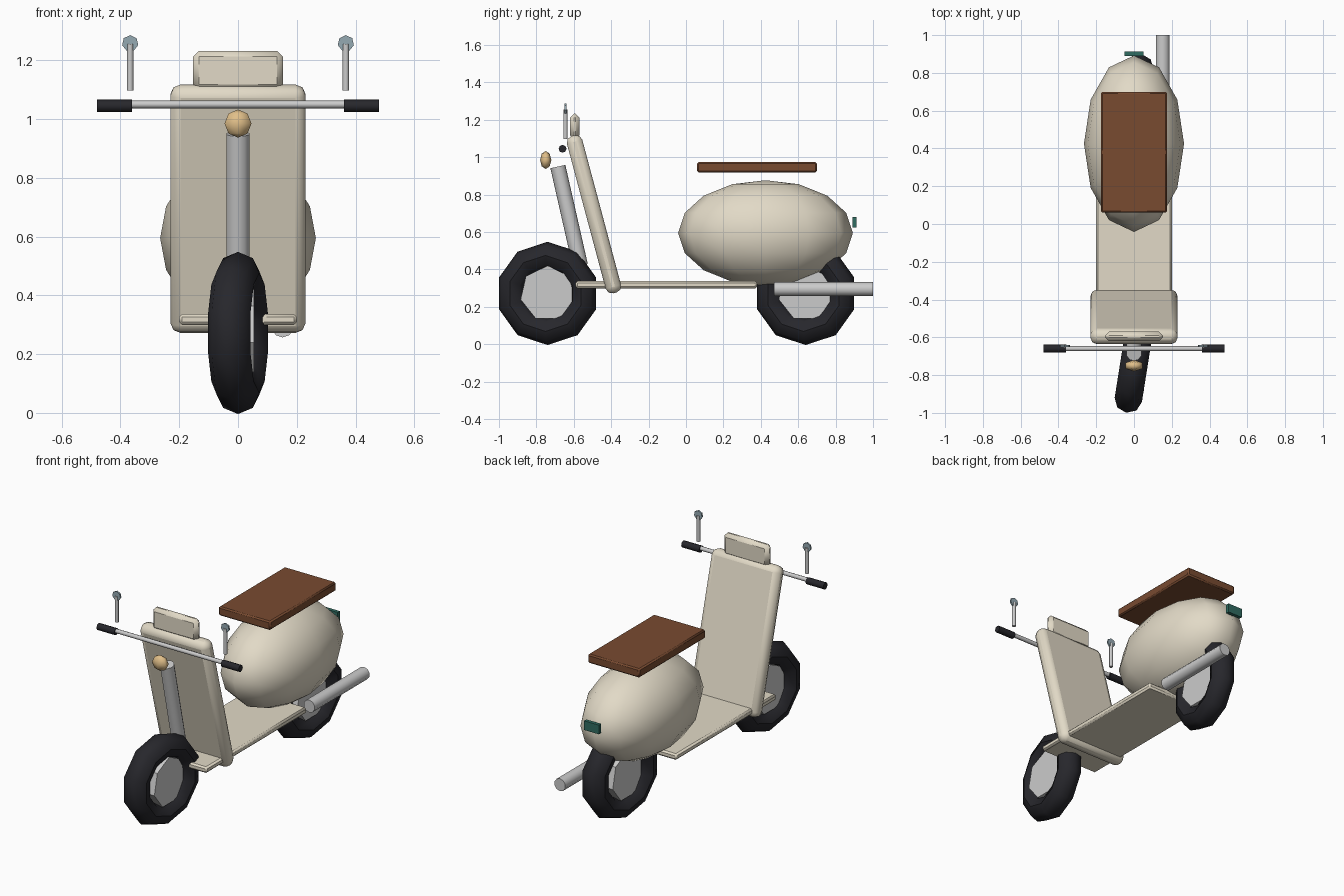
import bpy, math
from mathutils import Vector

if "Cube" in bpy.data.objects:
    bpy.data.objects.remove(bpy.data.objects["Cube"])


def mat(name, rgb):
    m = bpy.data.materials.new(name)
    m.diffuse_color = (*rgb, 1)
    m.use_nodes = True
    m.node_tree.nodes["Principled BSDF"].inputs["Base Color"].default_value = m.diffuse_color
    return m


CREAM = mat("cream", (0.76, 0.70, 0.57))
BLACK = mat("black", (0.02, 0.02, 0.025))
BROWN = mat("brown", (0.19, 0.07, 0.03))
TEAL = mat("teal", (0.03, 0.15, 0.12))
AMBER = mat("amber", (0.75, 0.52, 0.25))
GLASS = mat("glass", (0.30, 0.40, 0.45))


def finish(name, material=None, angle=46):
    ob = bpy.context.object
    ob.name = name
    if material:
        ob.data.materials.append(material)
    bpy.ops.object.shade_smooth_by_angle(angle=math.radians(angle))
    return ob


def box(name, loc, size, material=None, bevel=0.0, segments=1, tilt=0.0):
    bpy.ops.mesh.primitive_cube_add(size=1, location=loc)
    ob = bpy.context.object
    ob.scale = size
    bpy.ops.object.transform_apply(location=False, rotation=False, scale=True)
    ob.rotation_euler.x = tilt
    finish(name, material)
    if bevel:
        b = ob.modifiers.new("bevel", 'BEVEL')
        b.width, b.segments = bevel, segments
    return ob


def rod(name, a, b, radius, material=None, sides=10):
    a, b = Vector(a), Vector(b)
    d = b - a
    bpy.ops.mesh.primitive_cylinder_add(vertices=sides, radius=radius, depth=d.length,
                                        location=(a + b) / 2)
    bpy.context.object.rotation_euler = d.to_track_quat('Z', 'Y').to_euler()
    return finish(name, material)


def ball(name, loc, scale, segs, rings, material):
    bpy.ops.mesh.primitive_uv_sphere_add(segments=segs, ring_count=rings, radius=1, location=loc)
    bpy.context.object.scale = scale
    bpy.ops.object.transform_apply(location=False, rotation=False, scale=True)
    return finish(name, material, 70)


# Wheels: chunky low-poly tyre with a flat hub
for end, y in (("front", -0.74), ("rear", 0.64)):
    bpy.ops.mesh.primitive_torus_add(major_segments=10, minor_segments=8, major_radius=0.203,
                                     minor_radius=0.073, location=(0, y, 0.272),
                                     rotation=(math.radians(9), math.pi / 2, 0))
    finish(end + "_tyre", BLACK)
    rod(end + "_hub", (-0.054, y, 0.272), (0.054, y, 0.272), 0.148, sides=7)

# Body shell, footboard and leg shield
ball("body_shell", (0, 0.425, 0.595), (0.265, 0.467, 0.282), 12, 8, CREAM)
box("footboard", (0, -0.105, 0.318), (0.40, 0.97, 0.038), CREAM, 0.01)
box("leg_shield", (0, -0.492, 0.695), (0.46, 0.085, 0.87), CREAM, 0.034, 2, 0.261)
box("instrument_panel", (0, -0.595, 1.165), (0.305, 0.05, 0.135), CREAM, 0.02)

# Steering column and headlight
rod("steering_column", (0, -0.685, 0.95), (0, -0.565, 0.42), 0.041)
ball("headlight", (0, -0.75, 0.985), (0.053, 0.03, 0.048), 6, 4, AMBER)

# Handlebar with grips and mirrors on both sides
rod("handlebar", (-0.40, -0.66, 1.05), (0.40, -0.66, 1.05), 0.013, sides=8)
for side, s in (("left", -1), ("right", 1)):
    rod(side + "_grip", (s * 0.36, -0.66, 1.045), (s * 0.48, -0.66, 1.045), 0.021, BLACK, 8)
    rod(side + "_mirror_stem", (s * 0.367, -0.645, 1.098), (s * 0.367, -0.645, 1.255), 0.011, sides=8)
    rod(side + "_mirror", (s * 0.367, -0.65, 1.258), (s * 0.367, -0.64, 1.258), 0.028, GLASS, 7)

# Seat, tail light and exhaust
box("seat", (0, 0.38, 0.946), (0.35, 0.64, 0.055), BROWN, 0.008)
box("tail_light", (0, 0.901, 0.652), (0.10, 0.022, 0.056), TEAL)
rod("exhaust_pipe", (0.152, 0.47, 0.295), (0.152, 1.0, 0.295), 0.038)
